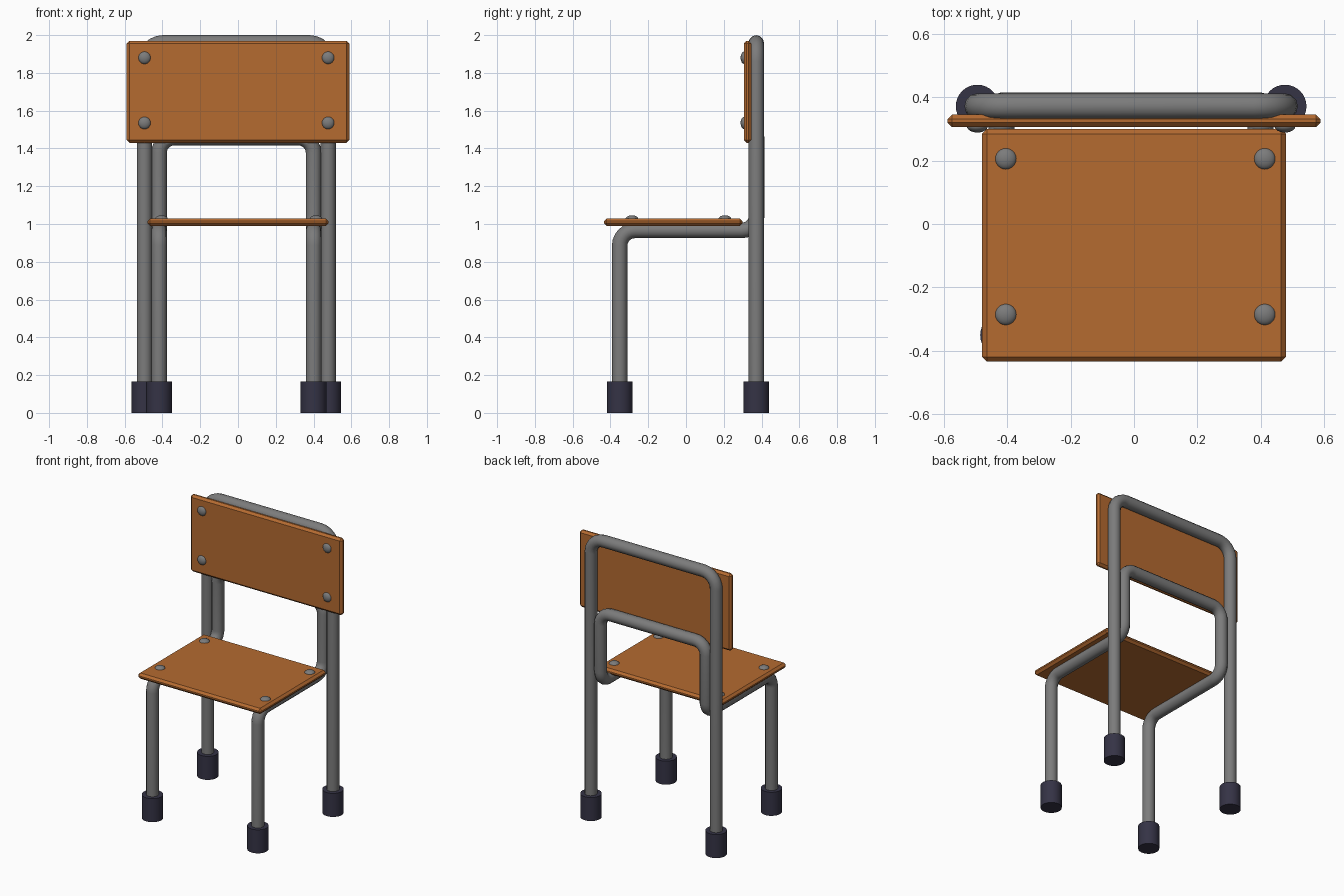
import bpy, math
from mathutils import Vector

if "Cube" in bpy.data.objects:
    bpy.data.objects.remove(bpy.data.objects["Cube"])

CX = -0.009      # the frame sits slightly off the boards' centre
TUBE_R = 0.041


def material(name, color):
    m = bpy.data.materials.new(name)
    m.diffuse_color = color
    m.use_nodes = True
    m.node_tree.nodes["Principled BSDF"].inputs["Base Color"].default_value = m.diffuse_color
    return m


WOOD = material("orange_wood", (0.46, 0.145, 0.03, 1))
RUBBER = material("dark_rubber", (0.035, 0.033, 0.06, 1))
STEEL = material("grey_steel", (0.2, 0.2, 0.2, 1))


def finish(obj, name, mat, smooth=True):
    obj.name = name
    obj.data.materials.append(mat)
    if smooth:
        bpy.ops.object.shade_smooth_by_angle(angle=math.radians(40))
    return obj


def rounded(points, radius, steps=6):
    """Replace each inner corner of a path by an arc-like bend."""
    pts = [Vector(p) for p in points]
    out = [pts[0]]
    for a, b, c in zip(pts, pts[1:], pts[2:]):
        u, v = (a - b).normalized(), (c - b).normalized()
        centre = b + (u + v) * radius
        for i in range(steps + 1):
            t = i / steps * math.pi / 2
            out.append(centre - v * radius * math.cos(t) - u * radius * math.sin(t))
    return out + [pts[-1]]


def tube(name, points, radius):
    path = rounded(points, radius)
    cu = bpy.data.curves.new(name, 'CURVE')
    cu.dimensions = '3D'
    cu.bevel_depth = TUBE_R
    cu.bevel_resolution = 4
    cu.use_fill_caps = True
    sp = cu.splines.new('POLY')
    sp.points.add(len(path) - 1)
    for p, co in zip(sp.points, path):
        p.co = (*co, 1)
    obj = bpy.data.objects.new(name, cu)
    bpy.context.collection.objects.link(obj)
    bpy.ops.object.select_all(action='DESELECT')
    obj.select_set(True)
    bpy.context.view_layer.objects.active = obj
    bpy.ops.object.convert(target='MESH')
    return finish(bpy.context.object, name, STEEL)


def board(name, lo, hi):
    lo, hi = Vector(lo), Vector(hi)
    bpy.ops.mesh.primitive_cube_add(size=1, location=(lo + hi) / 2)
    obj = bpy.context.object
    obj.scale = hi - lo
    bpy.ops.object.transform_apply(location=False, rotation=False, scale=True)
    bev = obj.modifiers.new("bevel", 'BEVEL')
    bev.width = 0.015
    bev.segments = 1
    return finish(obj, name, WOOD, smooth=False)


def rivet(name, loc, scale):
    bpy.ops.mesh.primitive_uv_sphere_add(segments=24, ring_count=12, radius=1, location=loc)
    bpy.context.object.scale = scale
    return finish(bpy.context.object, name, STEEL)


def foot(name, x, y):
    bpy.ops.mesh.primitive_cylinder_add(vertices=32, radius=0.068, depth=0.165,
                                        location=(x, y, 0.0825))
    return finish(bpy.context.object, name, RUBBER)


# Tall rear hoop: both back legs and the top rail
BX, BY = 0.486, 0.372
tube("back_frame", [(CX - BX, BY, 0.05), (CX - BX, BY, 1.959),
                    (CX + BX, BY, 1.959), (CX + BX, BY, 0.05)], 0.1)

# Front legs run back under the seat and up to a lower cross bar
FX, FY, SZ, IY, IZ = 0.409, -0.351, 0.966, 0.375, 1.457
side = [(FY, 0.05), (FY, SZ), (IY, SZ), (IY, IZ)]
left = [(CX - FX, y, z) for y, z in side]
right = [(CX + FX, y, z) for y, z in reversed(side)]
tube("front_frame", left + right, 0.08)

# Wooden boards
board("seat", (-0.48, -0.435, 0.99), (0.48, 0.30, 1.03))
board("backrest", (-0.59, 0.306, 1.43), (0.59, 0.346, 1.97))

# Feet and rivets, on both sides
for label, s in (("left", -1), ("right", 1)):
    foot("back_foot_" + label, CX + s * BX, BY)
    foot("front_foot_" + label, CX + s * FX, FY)
    for end, y in (("front", -0.286), ("back", 0.206)):
        rivet(f"seat_rivet_{end}_{label}", (0.004 + s * 0.409, y, 1.026), (0.034, 0.034, 0.02))
    for end, z in (("lower", 1.535), ("upper", 1.88)):
        rivet(f"backrest_rivet_{end}_{label}", (CX + s * BX, 0.309, z), (0.033, 0.02, 0.033))
